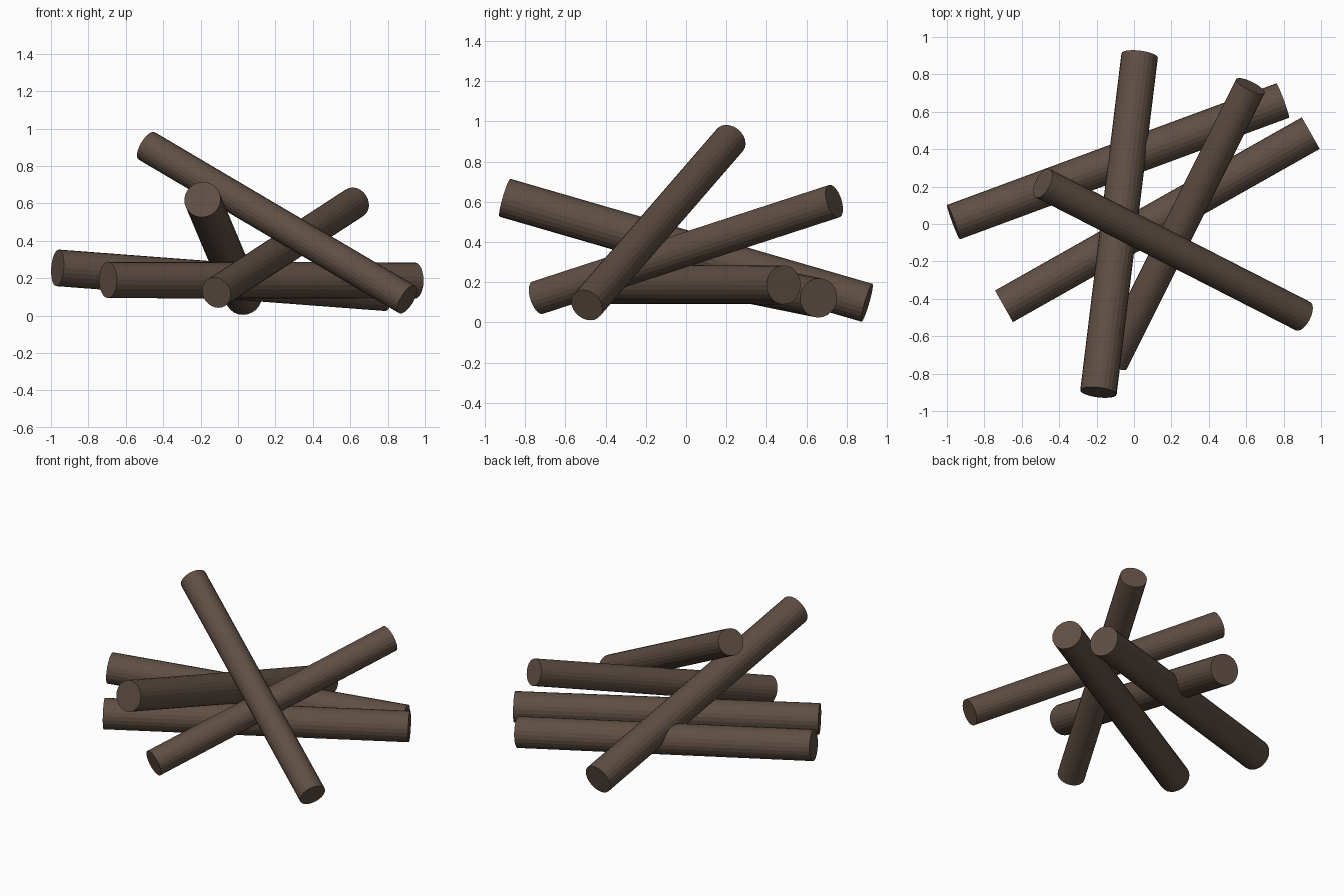
import bpy
from mathutils import Vector

if "Cube" in bpy.data.objects:
    bpy.data.objects.remove(bpy.data.objects["Cube"])

bark = bpy.data.materials.new("dark brown wood")
bark.diffuse_color = (0.115, 0.078, 0.057, 1)
bark.use_nodes = True
bark.node_tree.nodes["Principled BSDF"].inputs["Base Color"].default_value = bark.diffuse_color


def log(name, start, end, radius, sides=24):
    """A plain round log between two end centres."""
    a, b = Vector(start), Vector(end)
    axis = b - a
    bpy.ops.mesh.primitive_cylinder_add(
        vertices=sides, radius=radius, depth=axis.length, location=(a + b) / 2,
        rotation=axis.to_track_quat('Z', 'Y').to_euler())
    ob = bpy.context.object
    ob.name = name
    ob.data.name = name
    ob.data.materials.append(bark)


# Thick logs at the bottom of the pile
log("back_log", (-0.965, 0.01, 0.255), (0.795, 0.66, 0.122), 0.098)
log("level_log", (-0.695, -0.44, 0.19), (0.945, 0.486, 0.187), 0.097)
log("long_log", (-0.19, -0.90, 0.62), (0.03, 0.90, 0.098), 0.098)

# Thinner logs leaning across the top
log("steep_log", (-0.488, 0.218, 0.907), (0.904, -0.493, 0.086), 0.085)
log("slanted_log", (-0.115, -0.738, 0.123), (0.623, 0.737, 0.603), 0.085)
